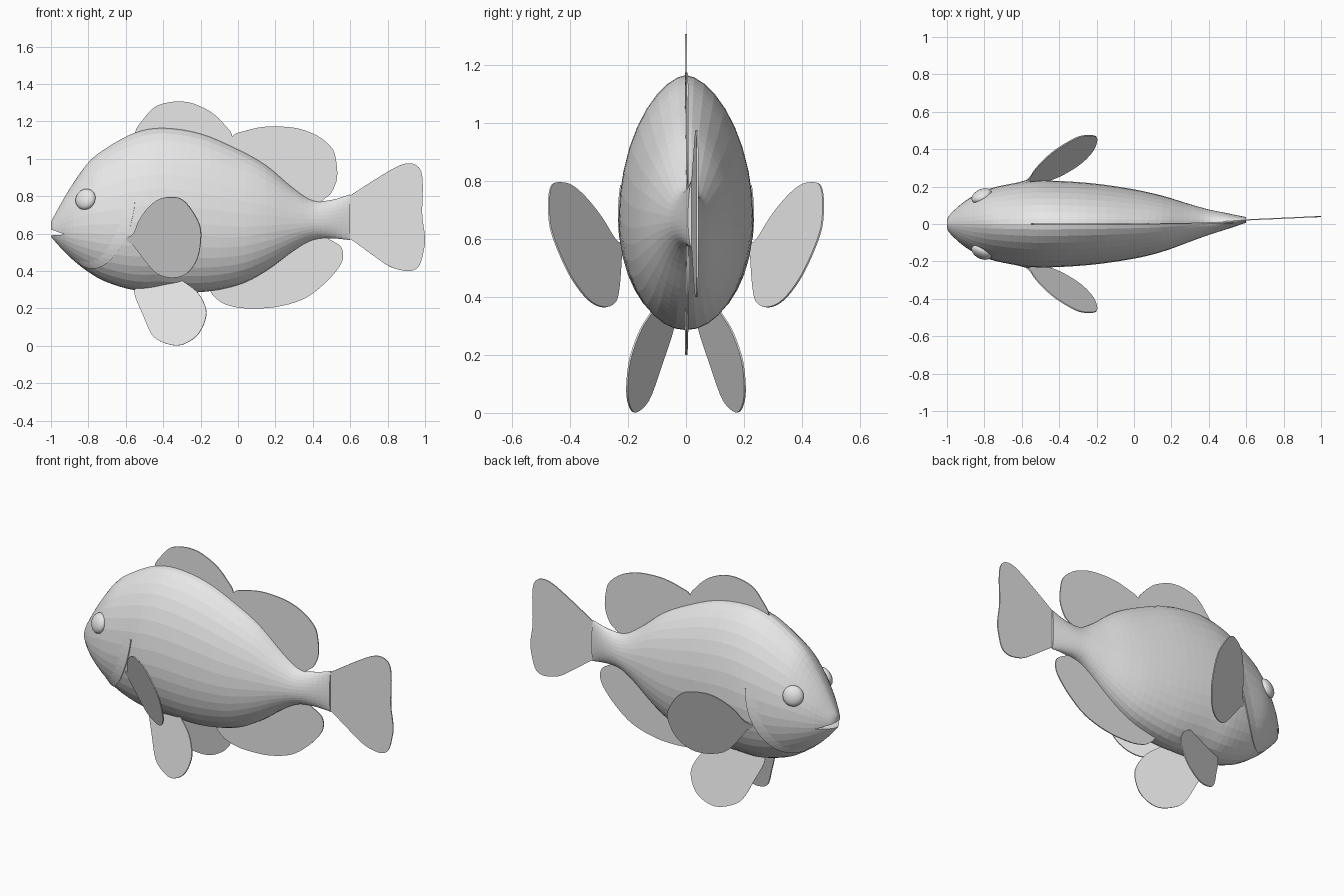
import bpy, bmesh
from math import sin, cos, pi, radians, copysign
from mathutils import Vector

if "Cube" in bpy.data.objects:
    bpy.data.objects.remove(bpy.data.objects["Cube"])

grey = bpy.data.materials.new("plain grey")
grey.use_nodes = True
grey.diffuse_color = (0.8, 0.8, 0.8, 1)
grey.node_tree.nodes["Principled BSDF"].inputs["Base Color"].default_value = grey.diffuse_color


def make_object(name, verts, faces):
    mesh = bpy.data.meshes.new(name)
    mesh.from_pydata(verts, [], faces)
    bm = bmesh.new()
    bm.from_mesh(mesh)
    bmesh.ops.recalc_face_normals(bm, faces=bm.faces)
    bm.to_mesh(mesh)
    bm.free()
    mesh.materials.append(grey)
    obj = bpy.data.objects.new(name, mesh)
    bpy.context.collection.objects.link(obj)
    return obj


def spline(points, steps):
    """Smooth open curve through the points."""
    pts = [Vector(p) for p in points]
    padded = [pts[0]] + pts + [pts[-1]]
    result = []
    for a, b, c, d in zip(padded, padded[1:], padded[2:], padded[3:]):
        for i in range(steps):
            t = i / steps
            result.append(b + (c - a) * t / 2
                          + (2 * a - 5 * b + 4 * c - d) * t * t / 2
                          + (3 * b - a - 3 * c + d) * t ** 3 / 2)
    return result + [pts[-1]]


# Body stations: x, top z, bottom z, half width
stations = spline([
    (-1, .66, .585, .02), (-.98, .70, .56, .055), (-.9, .84, .475, .125),
    (-.8, .98, .395, .178), (-.7, 1.06, .34, .207), (-.55, 1.14, .297, .23),
    (-.4, 1.165, .293, .23), (-.2, 1.135, .287, .215), (0, 1.05, .325, .185),
    (.15, .965, .40, .15), (.3, .84, .51, .1), (.4, .778, .565, .068),
    (.5, .78, .575, .042), (.6, .81, .565, .015)], 4)


def station_at(x):
    for a, b in zip(stations, stations[1:]):
        if x <= b[0]:
            return a.lerp(b, (x - a[0]) / (b[0] - a[0]))
    return stations[-1]


def skin(station, angle, lift=0.0):
    """Point on the egg-shaped cross-section, lifted off the surface."""
    x, top, bottom, width = station
    middle = bottom + .43 * (top - bottom)
    c, s = cos(angle), sin(angle)
    height = (top if s > 0 else bottom) - middle
    power = 1.2 if s > 0 else 1
    y = copysign(abs(c) ** power, c) * (width + lift)
    bend = .022 * max(0, x / .6) ** 2
    return Vector((x, y + bend, middle + (abs(height) + lift) * s))


def grid_faces(rows, columns, closed=False):
    span = columns if closed else columns - 1
    return [(r * columns + c, r * columns + (c + 1) % columns,
             (r + 1) * columns + (c + 1) % columns, (r + 1) * columns + c)
            for r in range(rows - 1) for c in range(span)]


SIDES = 36
verts = [skin(s, 2 * pi * i / SIDES) for s in stations for i in range(SIDES)]
faces = grid_faces(len(stations), SIDES, True)
faces += [range(SIDES), range(len(verts) - SIDES, len(verts))]
body = make_object("body", verts, faces)

# Mouth: a wedge cut into the snout
wedge = [(-1.05, .64), (-1.05, .588), (-.925, .595)]
cutter = make_object("mouth_cutter", [(x, y, z) for y in (-.3, .3) for x, z in wedge],
                     [(0, 1, 2), (3, 4, 5), (0, 1, 4, 3), (1, 2, 5, 4), (2, 0, 3, 5)])
cutter.hide_render = True
cut = body.modifiers.new("mouth", "BOOLEAN")
cut.operation = "DIFFERENCE"
cut.solver = "EXACT"
cut.object = cutter
bpy.context.view_layer.objects.active = body
bpy.ops.object.modifier_apply(modifier=cut.name)
bpy.data.objects.remove(cutter)


def fin(name, outline, side=lambda x, z: 0):
    """Thin sheet with a smooth outline in x and z; side gives its y."""
    pts = spline(outline, 4)
    obj = make_object(name, [(x, side(x, z), z) for x, z in pts], [range(len(pts))])
    thick = obj.modifiers.new("thickness", "SOLIDIFY")
    thick.thickness = .006
    thick.offset = 0


# Fins along the middle
fin("front_dorsal_fin", [
    (-.5, 1.08), (-.55, 1.14), (-.5, 1.22), (-.44, 1.28), (-.35, 1.305), (-.27, 1.303),
    (-.2, 1.28), (-.13, 1.24), (-.07, 1.18), (-.03, 1.12), (-.06, 1.03)])
fin("rear_dorsal_fin", [
    (-.06, 1.02), (-.03, 1.12), (.04, 1.15), (.13, 1.17), (.22, 1.173), (.33, 1.16),
    (.43, 1.12), (.5, 1.06), (.523, 1), (.53, .9), (.5, .82), (.46, .785), (.4, .74),
    (.3, .76), (.1, .9)], lambda x, z: .012 * max(0, x))
fin("anal_fin", [
    (-.1, .35), (-.15, .30), (-.1, .24), (-.04, .213), (.05, .2), (.2, .207), (.35, .25),
    (.46, .33), (.54, .42), (.562, .48), (.55, .53), (.5, .563), (.42, .6), (.3, .57),
    (.1, .45)], lambda x, z: .012 * max(0, x))
fin("tail_fin", [
    (.56, .59), (.61, .565), (.7, .5), (.8, .43), (.87, .405), (.93, .402), (.97, .43),
    (.993, .51), (1, .58), (.985, .7), (.988, .85), (.98, .93), (.95, .968), (.9, .975),
    (.84, .953), (.75, .9), (.61, .81), (.56, .77)], lambda x, z: .022 + .045 * (x - .6))

# Paired parts on both flanks
for label, sign in (("front", -1), ("back", 1)):
    fin(label + "_pectoral_fin", [
        (-.61, .57), (-.56, .6), (-.53, .67), (-.48, .74), (-.42, .785), (-.35, .795),
        (-.3, .783), (-.25, .73), (-.203, .64), (-.2, .55), (-.22, .46), (-.27, .39),
        (-.34, .365), (-.42, .38), (-.48, .435), (-.56, .54)],
        lambda x, z: sign * (.36 + .58 * (x + .35) + .37 * (z - .58)))
    fin(label + "_pelvic_fin", [
        (-.52, .36), (-.555, .29), (-.51, .17), (-.46, .06), (-.4, .018), (-.32, .002),
        (-.25, .03), (-.2, .08), (-.17, .16), (-.178, .22), (-.22, .29), (-.3, .35)],
        lambda x, z: sign * (.18 + .33 * (x + .32) - .2 * z))

    # Eye: flattened ball lying against the skin
    eye_station, angle = station_at(-.815), radians(26)
    spot = skin(eye_station, angle)
    along = skin(station_at(-.76), angle) - spot
    around = skin(eye_station, angle + .1) - spot
    normal = around.cross(along).normalized()
    normal *= copysign(1, normal.y)
    bm = bmesh.new()
    bmesh.ops.create_uvsphere(bm, u_segments=20, v_segments=12, radius=.058)
    bmesh.ops.scale(bm, vec=(1, 1, .55), verts=bm.verts)
    eye = make_object(label + "_eye", [], [])
    bm.to_mesh(eye.data)
    bm.free()
    normal.y *= sign
    eye.rotation_mode = "QUATERNION"
    eye.rotation_quaternion = normal.to_track_quat("Z", "Y")
    eye.location = (spot.x, sign * spot.y, spot.z)
    for face in eye.data.polygons:
        face.use_smooth = True

    # Gill cover: slightly raised flap that ends in a small step
    rows, lifts = 16, [(-.16, -.012), (-.08, -.002), (0, .007), (.001, -.012)]
    verts = []
    for r in range(rows):
        t = r / (rows - 1)
        edge = -.55 - .28 * t ** 1.5
        for shift, lift in lifts:
            p = skin(station_at(edge + shift), radians(15 - 85 * t), lift)
            verts.append((p.x, sign * p.y, p.z))
    make_object(label + "_gill_cover", verts, grid_faces(rows, len(lifts)))
